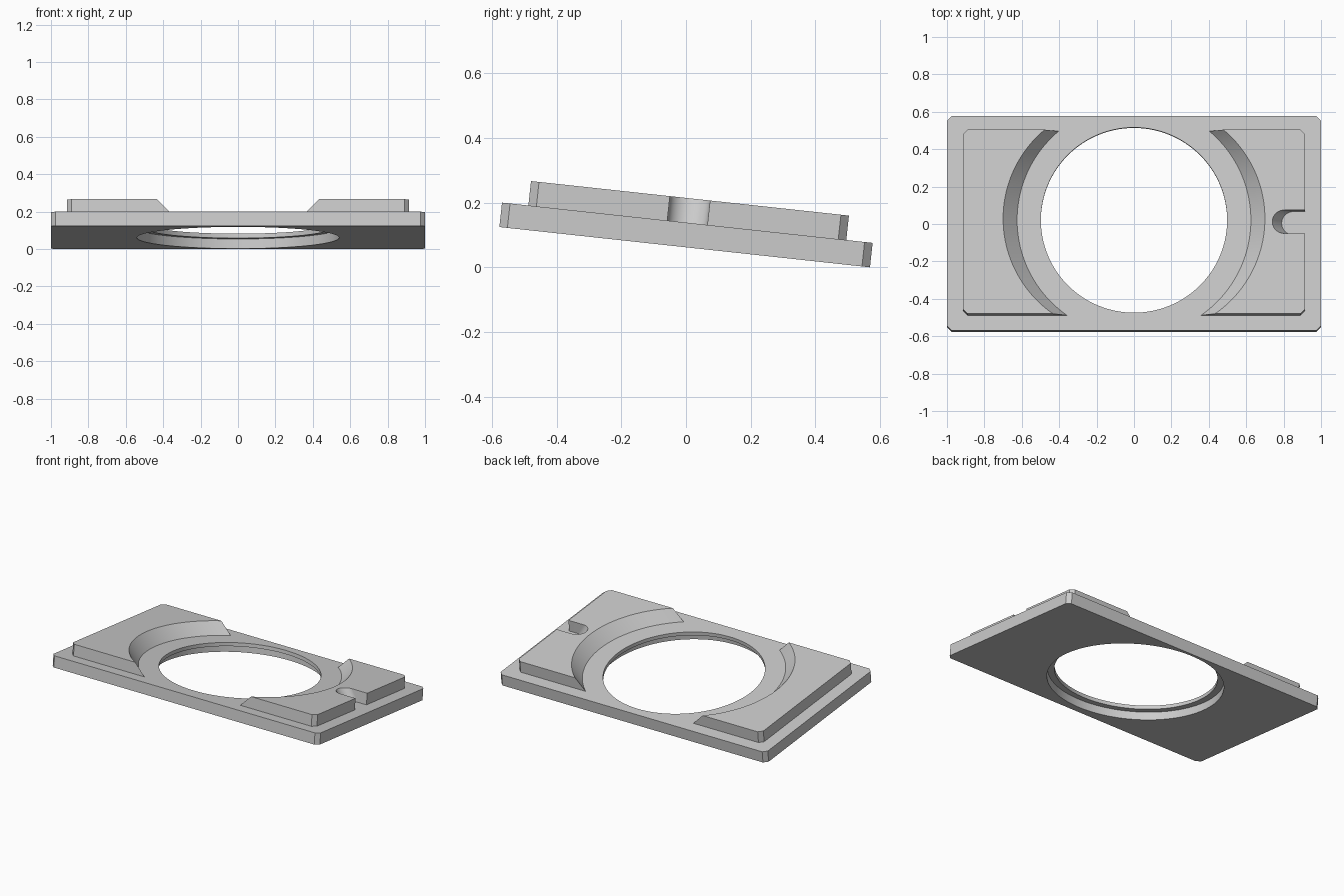
import bpy, bmesh
from math import sin, cos, asin, pi, radians

cube = bpy.data.objects.get("Cube")
if cube:
    bpy.data.objects.remove(cube, do_unlink=True)

TILT = radians(6.2)
HALF_X, HALF_Y, THICK = 1.0, 0.577, 0.076
PAD_X, PAD_Y = 0.915, 0.495
CHAMFER = 0.025
HOLE_Y = 0.017

grey = bpy.data.materials.new("light grey")
grey.use_nodes = True
grey.diffuse_color = (0.6, 0.6, 0.6, 1)
grey.node_tree.nodes["Principled BSDF"].inputs["Base Color"].default_value = (0.6, 0.6, 0.6, 1)


def arc(cx, cy, r, start, end, n):
    return [(cx + r * cos(start + (end - start) * i / n),
             cy + r * sin(start + (end - start) * i / n)) for i in range(n + 1)]


def ring(bm, points, z):
    return [bm.verts.new((x, y, z)) for x, y in points]


def wall(bm, a, b):
    n = len(a)
    return [bm.faces.new((a[i], a[(i + 1) % n], b[(i + 1) % n], b[i])) for i in range(n)]


def fill_between(bm, *rings):
    edges = []
    for r in rings:
        for i, v in enumerate(r):
            w = r[(i + 1) % len(r)]
            edges.append(bm.edges.get((v, w)) or bm.edges.new((v, w)))
    bmesh.ops.triangle_fill(bm, edges=edges, use_beauty=True)


def finish(bm, name):
    bmesh.ops.recalc_face_normals(bm, faces=bm.faces[:])
    mesh = bpy.data.meshes.new(name)
    bm.to_mesh(mesh)
    bm.free()
    mesh.materials.append(grey)
    obj = bpy.data.objects.new(name, mesh)
    bpy.context.collection.objects.link(obj)
    # The whole part leans down towards the back
    obj.rotation_euler.x = -TILT
    obj.location = (0, -THICK * sin(TILT) / 2, HALF_Y * sin(TILT))
    bpy.ops.object.select_all(action='DESELECT')
    obj.select_set(True)
    bpy.context.view_layer.objects.active = obj
    bpy.ops.object.shade_smooth_by_angle(angle=radians(30))


# Base plate: chamfered rectangle with a stepped round opening
c = CHAMFER
outline = []
for sx, sy in ((1, 1), (-1, 1), (-1, -1), (1, -1)):
    pair = [(sx * HALF_X, sy * (HALF_Y - c)), (sx * (HALF_X - c), sy * HALF_Y)]
    outline += pair if sx * sy > 0 else pair[::-1]
bm = bmesh.new()
low = ring(bm, outline, 0)
high = ring(bm, outline, THICK)
wall(bm, low, high)
steps = [ring(bm, arc(0, HOLE_Y, r, 0, 2 * pi, 128)[:-1], z)
         for r, z in ((0.54, 0), (0.54, 0.052), (0.498, 0.052), (0.498, THICK))]
for a, b in zip(steps, steps[1:]):
    wall(bm, a, b)
fill_between(bm, low, steps[0])
fill_between(bm, high, steps[-1])
finish(bm, "base_plate")


# Raised pads: inner edge is a sloped arc; one pad has an open slot
def pad(name, side, slot):
    r = 0.625
    path = [(x, y, 0) for x, y in ((PAD_X - c, -PAD_Y), (PAD_X, -PAD_Y + c))]
    if slot:
        w = 0.0625
        path.append((PAD_X, -w, 0))
        path += [(x, y, -0.05) for x, y in arc(0.852, 0, w, -pi / 2, -3 * pi / 2, 32)]
        path.append((PAD_X, w, 0))
    path += [(PAD_X, PAD_Y - c, 0), (PAD_X - c, PAD_Y, 0)]
    back = asin((PAD_Y - HOLE_Y) / r)
    front = asin((-PAD_Y - HOLE_Y) / r)
    path += [(x, y, 0.075) for x, y in arc(0, HOLE_Y, r, back, front, 48)]
    bm = bmesh.new()
    low = ring(bm, [(side * x, y) for x, y, lean in path], THICK)
    high = ring(bm, [(side * (x + lean), y) for x, y, lean in path], 2 * THICK)
    wall(bm, low, high)
    fill_between(bm, low)
    fill_between(bm, high)
    finish(bm, name)


pad("left_slotted_pad", 1, True)
pad("right_pad", -1, False)
